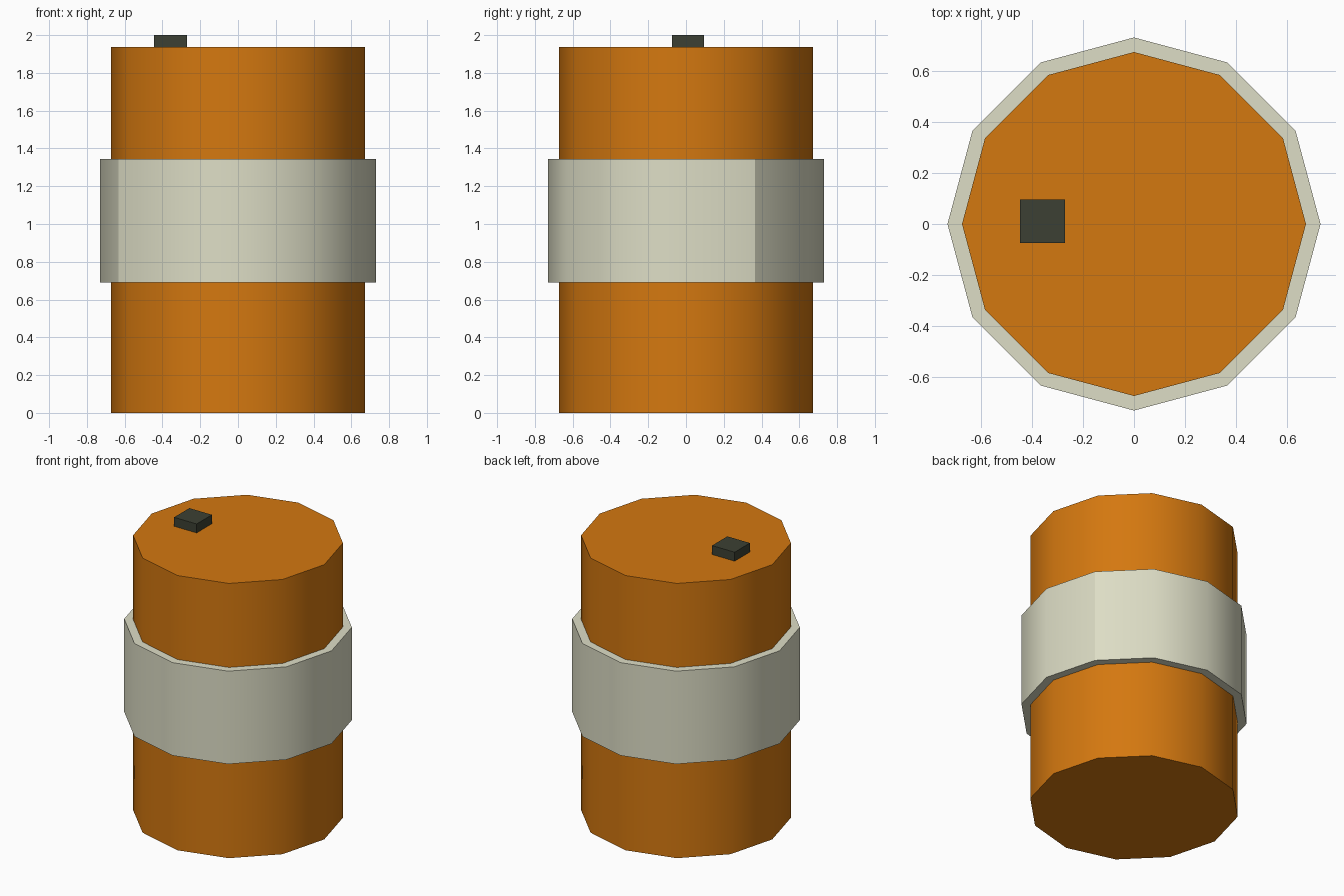
import bpy, bmesh, math

if "Cube" in bpy.data.objects:
    bpy.data.objects.remove(bpy.data.objects["Cube"])

SIDES = 12


def material(name, rgb):
    m = bpy.data.materials.new(name)
    m.diffuse_color = (*rgb, 1)
    m.use_nodes = True
    m.node_tree.nodes["Principled BSDF"].inputs["Base Color"].default_value = m.diffuse_color
    return m


def make_object(name, bm, mat):
    bmesh.ops.recalc_face_normals(bm, faces=bm.faces)
    me = bpy.data.meshes.new(name)
    bm.to_mesh(me)
    bm.free()
    me.materials.append(mat)
    ob = bpy.data.objects.new(name, me)
    bpy.context.collection.objects.link(ob)
    return ob


def ring(bm, r, z):
    step = 2 * math.pi / SIDES
    return [bm.verts.new((r * math.cos(i * step), r * math.sin(i * step), z))
            for i in range(SIDES)]


def bridge(bm, a, b, smooth):
    for i in range(SIDES):
        j = (i + 1) % SIDES
        bm.faces.new((a[i], a[j], b[j], b[i])).smooth = smooth


orange = material("orange", (0.658, 0.188, 0.005))
cream = material("pale cream", (0.730, 0.730, 0.565))
dark = material("dark green grey", (0.045, 0.051, 0.033))

# Barrel body: smooth sides, flat ends with sharp rims
bm = bmesh.new()
low, high = ring(bm, 0.673, 0), ring(bm, 0.673, 1.937)
bridge(bm, low, high, True)
for loop in (low, high):
    cap = bm.faces.new(loop)
    for e in cap.edges:
        e.smooth = False
make_object("barrel_body", bm, orange)

# Label band: closed sleeve around the middle
bm = bmesh.new()
r_in, r_out, z0, z1 = 0.665, 0.73, 0.69, 1.345
out_low, out_high = ring(bm, r_out, z0), ring(bm, r_out, z1)
in_low, in_high = ring(bm, r_in, z0), ring(bm, r_in, z1)
bridge(bm, out_low, out_high, True)
bridge(bm, out_low, in_low, False)
bridge(bm, out_high, in_high, False)
bridge(bm, in_low, in_high, False)
for e in bm.edges:
    if any(not f.smooth for f in e.link_faces):
        e.smooth = False
# Two vertical seams on opposite sides
for i in (1, 7):
    bm.edges.get((out_low[i], out_high[i])).smooth = False
make_object("label_band", bm, cream)

# Square plug on the lid
bm = bmesh.new()
bmesh.ops.create_cube(bm, size=1)
for v in bm.verts:
    v.co = (-0.358 + v.co.x * 0.176, 0.01 + v.co.y * 0.17, 1.966 + v.co.z * 0.068)
make_object("lid_plug", bm, dark)
